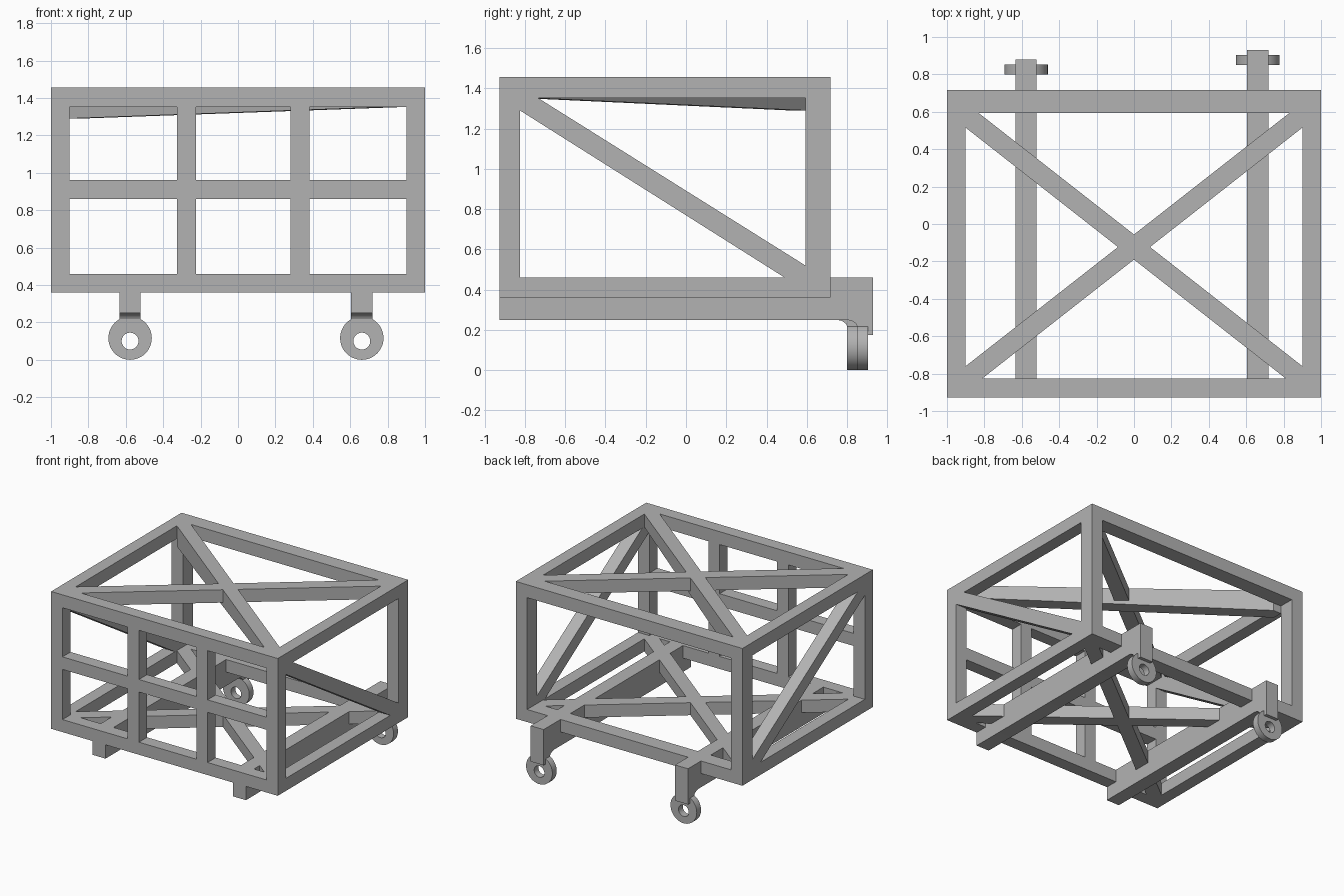
import bpy
import bmesh
from math import cos, sin, tau, radians

if "Cube" in bpy.data.objects:
    bpy.data.objects.remove(bpy.data.objects["Cube"], do_unlink=True)

GREY = (0.45, 0.45, 0.45, 1)
mat = bpy.data.materials.new("grey_steel")
mat.use_nodes = True
mat.diffuse_color = GREY
mat.node_tree.nodes["Principled BSDF"].inputs["Base Color"].default_value = GREY

# Frame limits: outer faces and the inner faces of the rails
X, XI = 1.0, 0.9
FRONT, FRONT_I, BACK_I, BACK = -0.927, -0.825, 0.593, 0.717
LOW, LOW_I, TOP_I, TOP = 0.36, 0.46, 1.352, 1.455


def finish(name, bm):
    bmesh.ops.recalc_face_normals(bm, faces=bm.faces)
    mesh = bpy.data.meshes.new(name)
    bm.to_mesh(mesh)
    bm.free()
    mesh.materials.append(mat)
    obj = bpy.data.objects.new(name, mesh)
    bpy.context.collection.objects.link(obj)
    return obj


def prism(name, profile, axis, lo, hi):
    """Extrude a 2D profile along x (profile in y, z) or z (profile in x, y)."""
    def place(p, d):
        return (d, *p) if axis == "x" else (*p, d)
    bm = bmesh.new()
    face = bm.faces.new([bm.verts.new(place(p, lo)) for p in profile])
    ext = bmesh.ops.extrude_face_region(bm, geom=[face])["geom"]
    for v in ext:
        if isinstance(v, bmesh.types.BMVert):
            v.co["xyz".index(axis)] = hi
    return finish(name, bm)


def box(name, x, y, z):
    return prism(name, [(x[0], y[0]), (x[1], y[0]), (x[1], y[1]), (x[0], y[1])], "z", *z)


def ring(name, x, y, outer, inner, hole_z, n=48):
    """Lug standing on the ground with a slightly low hole, axis along y."""
    bm = bmesh.new()
    loops = []
    for r, cz, yy in ((outer, outer, y[0]), (outer, outer, y[1]),
                      (inner, hole_z, y[1]), (inner, hole_z, y[0])):
        loops.append([bm.verts.new((x + r * cos(tau * i / n), yy, cz + r * sin(tau * i / n)))
                      for i in range(n)])
    for a, b in zip(loops, loops[1:] + loops[:1]):
        for i in range(n):
            j = (i + 1) % n
            bm.faces.new((a[i], a[j], b[j], b[i]))
    return finish(name, bm)


def smooth(obj):
    bpy.ops.object.select_all(action="DESELECT")
    obj.select_set(True)
    bpy.context.view_layer.objects.active = obj
    bpy.ops.object.shade_smooth_by_angle(angle=radians(35))


# Top and bottom rails
for level, z in (("bottom", (LOW, LOW_I)), ("top", (TOP_I, TOP))):
    box(f"{level}_front_rail", (-X, X), (FRONT, FRONT_I), z)
    box(f"{level}_back_rail", (-X, X), (BACK_I, BACK), z)
    for side, x in (("right", (-X, -XI)), ("left", (XI, X))):
        box(f"{level}_{side}_rail", x, (FRONT_I, BACK_I), z)

# Corner posts and side braces
brace = [(FRONT_I, 1.29), (FRONT_I, TOP_I), (-0.735, TOP_I),
         (BACK_I, 0.52), (BACK_I, LOW_I), (0.49, LOW_I)]
for side, x in (("right", (-X, -XI)), ("left", (XI, X))):
    box(f"{side}_front_post", x, (FRONT, FRONT_I), (LOW_I, TOP_I))
    box(f"{side}_back_post", x, (BACK_I, BACK), (LOW_I, TOP_I))
    prism(f"{side}_side_brace", brace, "x", *x)

# Front grid
box("front_middle_rail", (-XI, XI), (FRONT, FRONT_I), (0.86, 0.96))
for side, x in (("right", -0.275), ("left", 0.331)):
    for part, z in (("lower", (LOW_I, 0.86)), ("upper", (0.96, TOP_I))):
        box(f"{side}_{part}_front_upright", (x - 0.05, x + 0.05), (FRONT, FRONT_I), z)

# Crossed braces in the floor and the roof
cross = [(-XI, 0.515), (-XI, BACK_I), (-0.83, BACK_I),
         (XI, -0.76), (XI, FRONT_I), (0.81, FRONT_I)]
for level, z in (("floor", (LOW, LOW_I)), ("roof", (TOP_I, TOP))):
    falling = prism(f"{level}_cross_brace_a", cross, "z", *z)
    prism(f"{level}_cross_brace_b", [(-x, y) for x, y in cross], "z", *z)
    if level == "roof":
        # This brace deepens toward its back end
        for v in falling.data.vertices:
            if v.co.x < 0 and v.co.z < TOP - 0.05:
                v.co.z = 1.29

# Underframe beams with a dropped end, each holding a pierced round lug
for side, x, end in (("right", -0.577, 0.88), ("left", 0.662, 0.93)):
    profile = [(FRONT, LOW_I), (FRONT, 0.25), (end - 0.13, 0.25), (end - 0.105, 0.245),
               (end - 0.085, 0.23), (end - 0.075, 0.205), (end - 0.075, 0.175),
               (end, 0.175), (end, LOW_I)]
    smooth(prism(f"{side}_beam", profile, "x", x - 0.057, x + 0.057))
    smooth(ring(f"{side}_lug", x, (end - 0.08, end - 0.026), 0.116, 0.045, 0.1))
